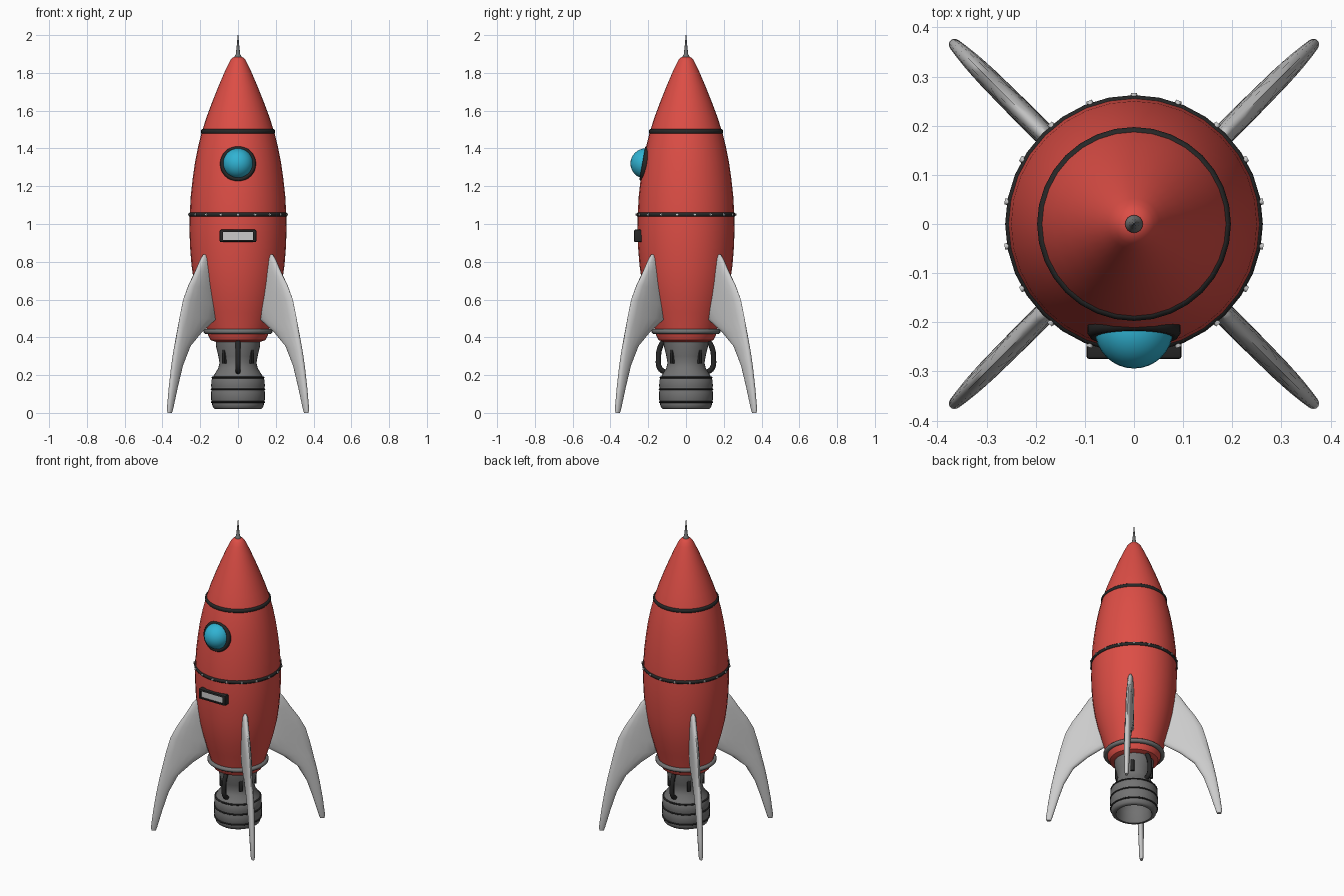
import bpy, bmesh, math
from mathutils import Vector, Matrix

if "Cube" in bpy.data.objects:
    bpy.data.objects.remove(bpy.data.objects["Cube"])


def paint(name, r, g, b):
    m = bpy.data.materials.new(name)
    m.diffuse_color = (r, g, b, 1)
    m.use_nodes = True
    m.node_tree.nodes["Principled BSDF"].inputs["Base Color"].default_value = m.diffuse_color
    return m


RED = paint("red_paint", 0.72, 0.075, 0.06)
BLACK = paint("black_trim", 0.02, 0.02, 0.02)
STEEL = paint("dark_steel", 0.17, 0.17, 0.17)
GLASS = paint("blue_glass", 0.03, 0.45, 0.65)


def finish(name, bm, mat=None, angle=40):
    bmesh.ops.recalc_face_normals(bm, faces=bm.faces)
    me = bpy.data.meshes.new(name)
    bm.to_mesh(me)
    bm.free()
    ob = bpy.data.objects.new(name, me)
    bpy.context.collection.objects.link(ob)
    if mat:
        me.materials.append(mat)
    bpy.ops.object.select_all(action='DESELECT')
    ob.select_set(True)
    bpy.context.view_layer.objects.active = ob
    bpy.ops.object.shade_smooth_by_angle(angle=math.radians(angle))
    return ob


def loft(bm, rings, closed=False):
    rows = [[bm.verts.new(p) for p in ring] for ring in rings]
    n = len(rows[0])
    pairs = list(zip(rows, rows[1:])) + ([(rows[-1], rows[0])] if closed else [])
    for a, b in pairs:
        for i in range(n):
            j = (i + 1) % n
            bm.faces.new((a[i], a[j], b[j], b[i]))
    if not closed:
        bm.faces.new(rows[0])
        bm.faces.new(rows[-1])


def lathe(name, profile, mat=None, sides=32, closed=False, angle=40):
    bm = bmesh.new()
    loft(bm, [[(r * math.cos(t), r * math.sin(t), z)
               for t in (2 * math.pi * i / sides for i in range(sides))]
              for r, z in profile], closed)
    return finish(name, bm, mat, angle)


def ring(name, major, z, rx, rz, mat, sides=32):
    prof = [(major + rx * math.cos(a), z + rz * math.sin(a))
            for a in (math.pi * (2 * k + 1) / 8 for k in range(8))]
    return lathe(name, prof, mat, sides, True, 60)


def box(name, size, loc, mat=None, bevel=0.0, turn=0.0):
    bm = bmesh.new()
    bmesh.ops.create_cube(bm, size=1)
    bmesh.ops.scale(bm, vec=size, verts=bm.verts)
    if bevel:
        bmesh.ops.bevel(bm, geom=bm.edges[:], offset=bevel, segments=2,
                        profile=0.5, affect='EDGES')
    ob = finish(name, bm, mat)
    ob.location = loc
    ob.rotation_euler.z = turn
    return ob


# Hull, with rounded nose and tucked-in bottom
lathe("hull", [(0.115, 0.375), (0.145, 0.385), (0.158, 0.41), (0.168, 0.45),
               (0.193, 0.53), (0.215, 0.61), (0.233, 0.69), (0.246, 0.78),
               (0.254, 0.88), (0.257, 0.97), (0.255, 1.06), (0.25, 1.15),
               (0.24, 1.24), (0.227, 1.33), (0.211, 1.41), (0.191, 1.49),
               (0.165, 1.57), (0.135, 1.65), (0.103, 1.73), (0.073, 1.80),
               (0.052, 1.845), (0.04, 1.868), (0.026, 1.882), (0.012, 1.887)], RED)

# Antenna spike
lathe("antenna", [(0.018, 1.876), (0.018, 1.889), (0.012, 1.897), (0.007, 1.94),
                  (0.0015, 2.0)], STEEL, 16)

# Trim rings
ring("nose_ring", 0.187, 1.489, 0.011, 0.014, BLACK)
ring("middle_band", 0.252, 1.05, 0.011, 0.012, BLACK)
ring("base_ring", 0.168, 0.431, 0.016, 0.014, STEEL)

# Rivets around the middle band
bm = bmesh.new()
for k in range(18):
    a = math.radians(-90 + 20 * k)
    m = Matrix.Rotation(a, 4, 'Z') @ Matrix.Translation((0.261, 0, 1.05)) \
        @ Matrix.Rotation(math.pi / 2, 4, 'Y')
    bmesh.ops.create_cone(bm, cap_ends=True, segments=10, radius1=0.008,
                          radius2=0.006, depth=0.012, matrix=m)
finish("rivets", bm)

# Porthole, tilted to follow the hull
tilt = Matrix.Translation((0, -0.215, 1.318)) @ Matrix.Rotation(math.radians(80), 4, 'X')
frame = ring("window_frame", 0.083, 0, 0.013, 0.018, BLACK)
frame.matrix_world = tilt
bm = bmesh.new()
bmesh.ops.create_uvsphere(bm, u_segments=32, v_segments=16, radius=0.08)
finish("window_dome", bm, GLASS).location = (0, -0.214, 1.32)

# Name-plate style vent: black frame with recessed grey panel
bm = bmesh.new()
outline = [(0.097, 0.033), (0.097, 0.033), (0.08, 0.021), (0.08, 0.021)]
depth = [-0.23, -0.275, -0.275, -0.23]
loft(bm, [[(sx * w, y, 0.937 + sz * h) for sx, sz in ((1, 1), (-1, 1), (-1, -1), (1, -1))]
          for (w, h), y in zip(outline, depth)], True)
bmesh.ops.recalc_face_normals(bm, faces=bm.faces)
rim = [e for e in bm.edges if e.calc_length() > 0.0 and len(e.link_faces) == 2
       and all(max(abs(v.co.x) for v in e.verts) > 0.09 and abs(v.co.x) > 0.09 for v in e.verts)]
bmesh.ops.bevel(bm, geom=rim, offset=0.007, segments=2, profile=0.5, affect='EDGES')
finish("panel_frame", bm, BLACK)
box("panel_plate", (0.164, 0.03, 0.046), (0, -0.252, 0.937))

# Engine nozzle, hollow underneath
lathe("nozzle", [(0.118, 0.385), (0.116, 0.35), (0.104, 0.30), (0.098, 0.265),
                 (0.105, 0.235), (0.124, 0.205), (0.135, 0.187), (0.141, 0.172),
                 (0.142, 0.14), (0.138, 0.125), (0.143, 0.11), (0.142, 0.07),
                 (0.137, 0.057), (0.137, 0.045), (0.132, 0.028), (0.122, 0.02),
                 (0.108, 0.02), (0.102, 0.03), (0.10, 0.09), (0.08, 0.15),
                 (0.04, 0.17)], STEEL)
for i, (r, z) in enumerate([(0.135, 0.187), (0.139, 0.125), (0.138, 0.057)]):
    ring(f"nozzle_ring_{i + 1}", r, z, 0.006, 0.005, BLACK)

# Dark slots in the nozzle neck, on the diagonals
for k in range(4):
    a = math.radians(45 + 90 * k)
    box(f"nozzle_slot_{k + 1}", (0.024, 0.024, 0.085),
        (0.1 * math.cos(a), 0.1 * math.sin(a), 0.303), BLACK, 0.004, a)

# Fuel pipes, front and back
for side, label in ((-1, "front"), (1, "back")):
    cu = bpy.data.curves.new(f"{label}_pipe", 'CURVE')
    cu.dimensions = '3D'
    cu.bevel_depth = 0.014
    cu.bevel_resolution = 2
    cu.resolution_u = 6
    cu.use_fill_caps = True
    sp = cu.splines.new('BEZIER')
    pts = [(0.11, 0.39), (0.134, 0.355), (0.146, 0.285), (0.138, 0.235), (0.112, 0.215)]
    sp.bezier_points.add(len(pts) - 1)
    for bp, (y, z) in zip(sp.bezier_points, pts):
        bp.co = (0, side * y, z)
        bp.handle_left_type = bp.handle_right_type = 'AUTO'
    cu.materials.append(BLACK)
    bpy.context.collection.objects.link(bpy.data.objects.new(f"{label}_pipe", cu))

# Swept fins: outer (r, z), inner (r, z), half thickness
stations = [((0.258, 0.838), (0.235, 0.838), 0.008),
            ((0.277, 0.815), (0.20, 0.815), 0.016),
            ((0.318, 0.75), (0.18, 0.74), 0.02),
            ((0.37, 0.675), (0.17, 0.65), 0.022),
            ((0.41, 0.60), (0.16, 0.56), 0.023),
            ((0.436, 0.51), (0.165, 0.495), 0.023),
            ((0.457, 0.42), (0.27, 0.43), 0.022),
            ((0.478, 0.33), (0.36, 0.355), 0.021),
            ((0.496, 0.24), (0.418, 0.25), 0.019),
            ((0.514, 0.13), (0.456, 0.135), 0.016),
            ((0.528, 0.02), (0.49, 0.02), 0.013),
            ((0.525, 0.0), (0.497, 0.0), 0.009)]
for k in range(4):
    turn = Matrix.Rotation(math.radians(45 + 90 * k), 3, 'Z')
    rings = []
    for o, i, t in stations:
        o, i = Vector((o[0], 0, o[1])), Vector((i[0], 0, i[1]))
        row = []
        for s in range(16):
            a = 2 * math.pi * s / 16
            p = (o + i) / 2 + (o - i) / 2 * math.cos(a)
            p.y = math.copysign(t * abs(math.sin(a)) ** 0.8, math.sin(a))
            row.append(turn @ p)
        rings.append(row)
    bm = bmesh.new()
    loft(bm, rings)
    finish(f"fin_{k + 1}", bm, None, 60)
